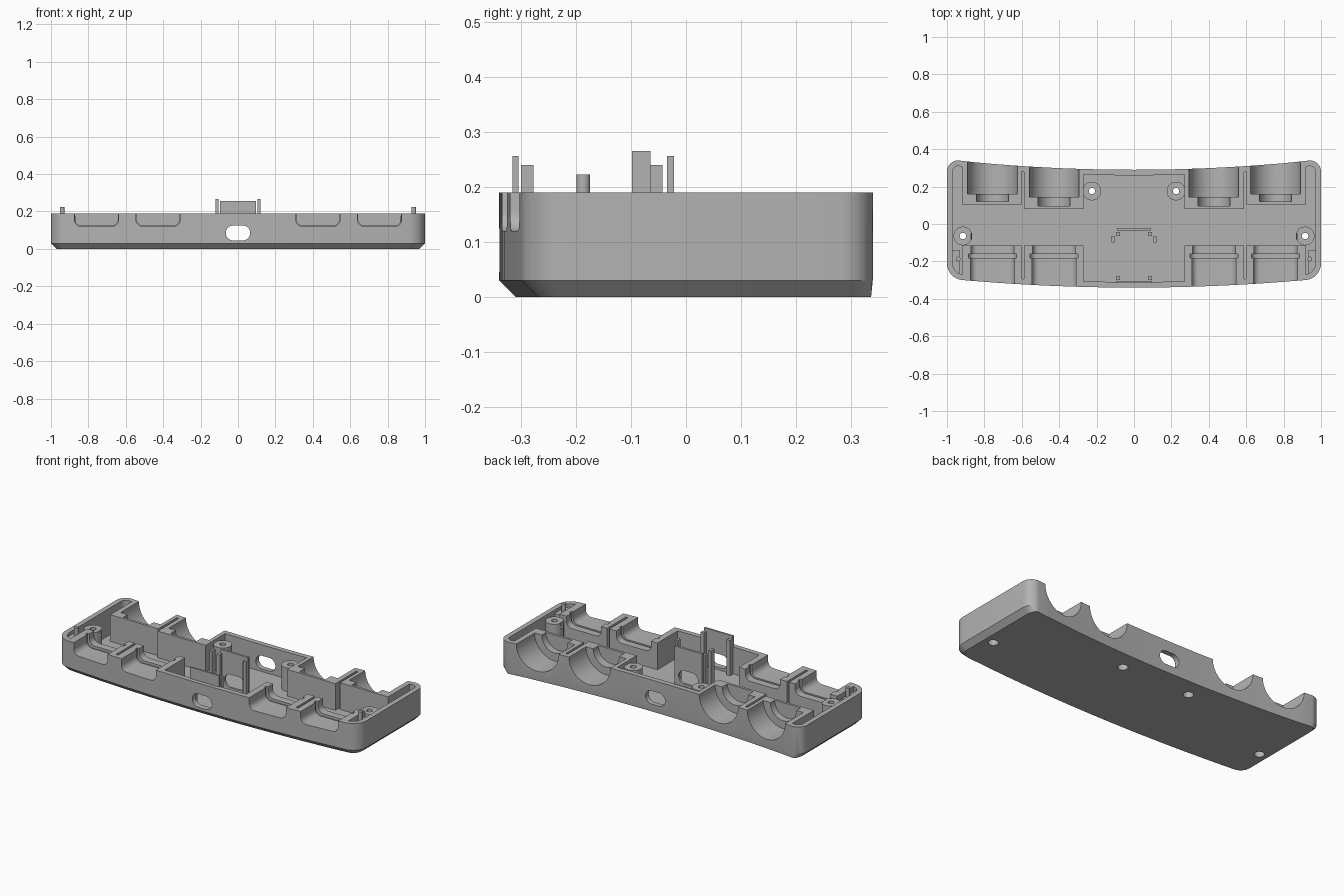
import bpy, bmesh
from math import sin, cos, pi, radians

cube = bpy.data.objects.get("Cube")
if cube:
    bpy.data.objects.remove(cube)

grey = bpy.data.materials.new("plain_grey")
grey.use_nodes = True
grey.diffuse_color = (0.45, 0.45, 0.45, 1)
grey.node_tree.nodes["Principled BSDF"].inputs["Base Color"].default_value = (0.45, 0.45, 0.45, 1)


def solid(name, rings):
    """Loft equal-length rings of points into a closed solid."""
    bm = bmesh.new()
    loops = [[bm.verts.new(p) for p in ring] for ring in rings]
    for a, b in zip(loops, loops[1:]):
        for i in range(len(a)):
            j = (i + 1) % len(a)
            bm.faces.new((a[i], a[j], b[j], b[i]))
    bm.faces.new(loops[0])
    bm.faces.new(loops[-1])
    bmesh.ops.recalc_face_normals(bm, faces=bm.faces)
    mesh = bpy.data.meshes.new(name)
    bm.to_mesh(mesh)
    bm.free()
    mesh.materials.append(grey)
    ob = bpy.data.objects.new(name, mesh)
    bpy.context.collection.objects.link(ob)
    return ob


def box(name, x0, x1, y0, y1, z0, z1):
    return solid(name, [[(x0, y0, z), (x1, y0, z), (x1, y1, z), (x0, y1, z)] for z in (z0, z1)])


def circle(r, n=48, stretch=0.0):
    pts = []
    for i in range(n):
        a = 2 * pi * (i + 0.5) / n
        pts.append((r * cos(a) + (stretch if cos(a) > 0 else -stretch), r * sin(a)))
    return pts


def post(name, x, y, r, z0, z1, n=32):
    return solid(name, [[(x + u, y + v, z) for u, v in circle(r, n)] for z in (z0, z1)])


def along_y(name, profile, x, z, y0, y1):
    return solid(name, [[(x + u, y, z + v) for u, v in profile] for y in (y0, y1)])


def cut(target, cutter):
    mod = target.modifiers.new("cut", "BOOLEAN")
    mod.operation, mod.solver, mod.object = "DIFFERENCE", "EXACT", cutter
    bpy.context.view_layer.objects.active = target
    bpy.ops.object.modifier_apply(modifier=mod.name)
    bpy.data.objects.remove(cutter)


def outline(z, d=0.0, back=None):
    """Plan of the case: concave back, convex front, rounded corners."""
    e = d if back is None else back
    half = [(0.094 * i, 0.29 + 0.055 * (0.094 * i) ** 2 - e) for i in range(10)]
    for i in range(9):
        a = radians(90 - 90 * i / 8)
        half.append((0.94 + (0.06 - d) * cos(a), 0.28 + (0.06 - e) * sin(a)))
    for i in range(9):
        a = radians(-85 * i / 8)
        half.append((0.91 + (0.09 - d) * cos(a), -0.21 + (0.09 - d) * sin(a)))
    half += [(0.09 * i, -0.34 + 0.04 * (0.09 * i / 0.91) ** 2 + d) for i in range(9, -1, -1)]
    mirrored = [(-x, y) for x, y in half[-2:0:-1]]
    return [(x, y, z) for x, y in half + mirrored]


def notch(half, bottom, r=0.035):
    """U-shaped opening with rounded lower corners, relative to the rim."""
    pts = [(half, 0.1)]
    for a0, s in ((0, 1), (-90, -1)):
        for i in range(7):
            a = radians(a0 - 15 * i)
            pts.append((s * (half - r) + r * cos(a), bottom + r + r * sin(a)))
    return pts + [(-half, 0.1)]


RIM, FLOOR = 0.19, 0.03
SCREWS = [(0.915, -0.064), (0.225, 0.176)]

# Outer shell with chamfered foot
case = solid("case_tray", [outline(0, 0.03, 0.003), outline(0.03), outline(RIM)])

# Inner cavity, leaving socket blocks, screw posts and corner ledges standing
cavity = solid("cavity", [outline(FLOOR, 0.03), outline(0.25, 0.03)])
for s in (-1, 1):
    for a, b, y_back in ((0.602, 0.92, 0.105), (0.27, 0.588, 0.08)):
        x0, x1 = sorted((s * a, s * b))
        cut(cavity, box("back_block", x0, x1, y_back, 0.5, 0, 0.4))
        cut(cavity, box("front_block", x0, x1, -0.5, -0.115, 0, 0.4))
    for x, y in SCREWS:
        cut(cavity, post("screw_post", s * x, y, 0.05, 0, 0.172))
    x0, x1 = sorted((s * 0.932, s * 1.1))
    cut(cavity, box("corner_ledge", x0, x1, -0.28, -0.14, 0, 0.17))
cut(case, cavity)

# Sockets: stepped round bores at the back, flat-bottomed notches at the front
for s in (-1, 1):
    for x, step, end in ((0.757, 0.16, 0.12), (0.427, 0.145, 0.095)):
        cut(case, along_y("bore", circle(0.133, 64), s * x, RIM, step, 0.5))
        cut(case, along_y("inner_bore", circle(0.086), s * x, RIM, end, step + 0.05))
    for x in (0.757, 0.427):
        cut(case, along_y("notch", notch(0.118, -0.07), s * x, RIM, -0.5, -0.16))
        cut(case, along_y("groove", notch(0.128, -0.08), s * x, RIM, -0.182, -0.16))
        cut(case, along_y("rear_notch", notch(0.115, -0.065), s * x, RIM, -0.17, -0.05))
    for x, y in SCREWS:
        cut(case, post("screw_hole", s * x, y, 0.017, -0.1, 0.3))
        cut(case, post("counterbore", s * x, y, 0.028, -0.1, 0.08))


def cable_hole(target):
    cut(target, along_y("slot", circle(0.04, 32, 0.025), 0, 0.085, -0.6, 0.6))


cable_hole(case)

# Board holder in the middle: two panels, corner posts and clips
rear_panel = box("rear_panel", -0.09, 0.09, -0.035, -0.022, 0.02, 0.257)
front_panel = box("front_panel", -0.095, 0.095, -0.316, -0.305, 0.02, 0.257)
for panel in (rear_panel, front_panel):
    cable_hole(panel)
for s, side in ((-1, "right"), (1, "left")):
    for y, end in ((-0.054, "rear"), (-0.289, "front")):
        box(f"{end}_board_post_{side}", s * 0.086 - 0.011, s * 0.086 + 0.011,
            y - 0.011, y + 0.011, 0.02, 0.24)
    box(f"clip_{side}", s * 0.112 - 0.008, s * 0.112 + 0.008, -0.098, -0.065, 0.02, 0.266)
    # Alignment pins at the front corners
    post(f"alignment_pin_{side}", s * 0.94, -0.187, 0.0125, 0.02, 0.223, 24)

# Smooth the curved walls, keep edges crisp
for ob in bpy.context.view_layer.objects:
    ob.select_set(ob.type == "MESH" and grey.name in ob.data.materials)
bpy.context.view_layer.objects.active = case
bpy.ops.object.shade_smooth_by_angle(angle=radians(25))
